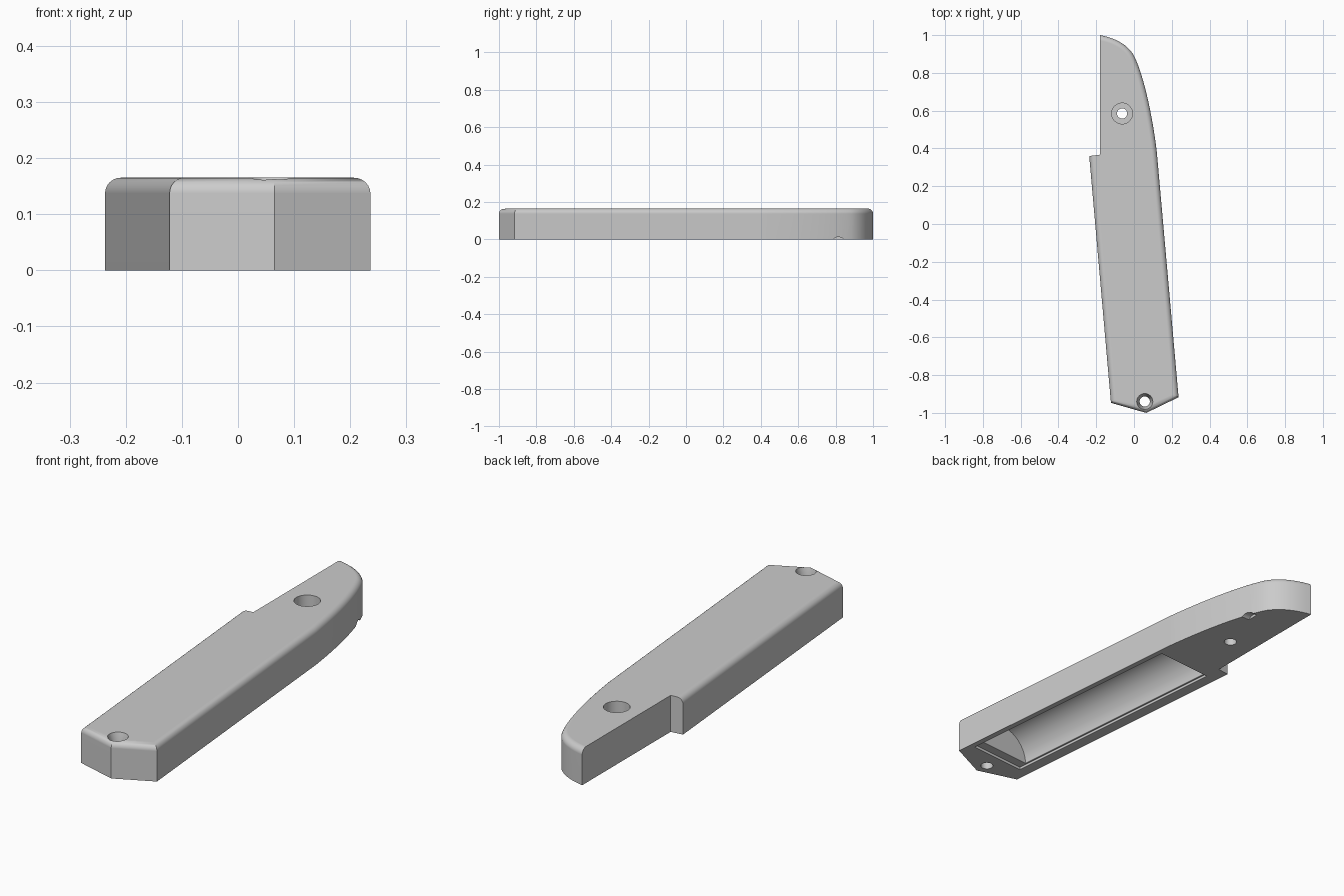
import bpy, bmesh, math
from mathutils import Vector, Matrix
from mathutils.geometry import interpolate_bezier

cube = bpy.data.objects.get("Cube")
if cube:
    bpy.data.objects.remove(cube, do_unlink=True)

HEIGHT, FILLET = 0.165, 0.028
TILT = math.radians(5)

grey = bpy.data.materials.new("plain_grey")
grey.use_nodes = True
grey.diffuse_color = (0.6, 0.6, 0.6, 1)
grey.node_tree.nodes["Principled BSDF"].inputs["Base Color"].default_value = (0.6, 0.6, 0.6, 1)


def make_object(name, bm):
    bmesh.ops.recalc_face_normals(bm, faces=bm.faces)
    mesh = bpy.data.meshes.new(name)
    bm.to_mesh(mesh)
    bm.free()
    mesh.materials.append(grey)
    ob = bpy.data.objects.new(name, mesh)
    bpy.context.collection.objects.link(ob)
    return ob


def cone_cutter(name, x, y, z0, z1, r0, r1):
    """Upright round cutter from z0 to z1."""
    bm = bmesh.new()
    bmesh.ops.create_cone(bm, cap_ends=True, segments=40, radius1=r0, radius2=r1,
                          depth=z1 - z0,
                          matrix=Matrix.Translation((x, y, (z0 + z1) / 2)))
    return make_object(name, bm)


def bezier(a, b, c, d, n):
    return [p.to_2d() for p in interpolate_bezier(*(Vector(q).to_3d() for q in (a, b, c, d)), n)]


# Casing outline: curved nose, straight sides, pointed end, notched shoulder
nose = bezier((-0.18, 1.0), (-0.10, 0.985), (-0.03, 0.95), (0.003, 0.885), 12)
flank = bezier((0.003, 0.885), (0.05, 0.785), (0.093, 0.6), (0.12, 0.39), 14)
outline = nose + flank[1:] + [Vector(p) for p in (
    (0.236, -0.917), (0.065, -1.0), (-0.122, -0.947), (-0.237, 0.36), (-0.18, 0.367))]

bm = bmesh.new()
base = bm.faces.new([bm.verts.new((p.x, p.y, 0)) for p in outline])
top = bmesh.ops.extrude_face_region(bm, geom=[base])["geom"]
top_verts = [v for v in top if isinstance(v, bmesh.types.BMVert)]
bmesh.ops.translate(bm, verts=top_verts, vec=(0, 0, HEIGHT))
bmesh.ops.recalc_face_normals(bm, faces=bm.faces)


# Round the top rim, leaving the flat inner side and shoulder crisp
def rounded(e):
    if any(v.co.z < HEIGHT - 0.001 for v in e.verts):
        return False
    mid = (e.verts[0].co + e.verts[1].co) / 2
    return not (mid.x < -0.179 and mid.y > 0.3)


bmesh.ops.bevel(bm, geom=[e for e in bm.edges if rounded(e)], offset=FILLET,
                segments=6, profile=0.5, affect='EDGES', clamp_overlap=False)
casing = make_object("casing", bm)

# Battery-style bay: shallow rectangular recess plus a half-round trough
along = Matrix.Rotation(TILT, 4, 'Z')
centre = Matrix.Translation((0.013, -0.28, 0)) @ along
bm = bmesh.new()
bmesh.ops.create_cube(bm, size=1, matrix=centre @ Matrix.Diagonal((0.28, 1.165, 0.024, 1)))
recess = make_object("recess_cutter", bm)

bm = bmesh.new()
bmesh.ops.create_cone(bm, cap_ends=True, segments=64, radius1=0.133, radius2=0.133, depth=1.11,
                      matrix=centre @ Matrix.Translation((0, 0.015, 0.008))
                      @ Matrix.Rotation(math.pi / 2, 4, 'X'))
trough = make_object("trough_cutter", bm)

# Small groove under the curved edge
bm = bmesh.new()
bmesh.ops.create_cone(bm, cap_ends=True, segments=32, radius1=0.035, radius2=0.035, depth=0.08,
                      matrix=Matrix.Translation((0.04, 0.815, -0.022))
                      @ Matrix.Rotation(math.pi / 2, 4, 'Y'))
groove = make_object("groove_cutter", bm)

# Screw holes: one counterbored, one countersunk
cutters = [
    recess, trough, groove,
    cone_cutter("nose_hole_cutter", -0.063, 0.585, -0.05, 0.3, 0.027, 0.027),
    cone_cutter("nose_bore_cutter", -0.063, 0.585, 0.08, 0.3, 0.055, 0.055),
    cone_cutter("end_hole_cutter", 0.057, -0.94, -0.05, 0.3, 0.027, 0.027),
    cone_cutter("end_sink_cutter", 0.057, -0.94, 0.11, 0.17, 0.027, 0.044),
]

bpy.context.view_layer.objects.active = casing
for cutter in cutters:
    mod = casing.modifiers.new("cut", 'BOOLEAN')
    mod.operation = 'DIFFERENCE'
    mod.solver = 'EXACT'
    mod.object = cutter
    bpy.ops.object.modifier_apply(modifier=mod.name)
    bpy.data.objects.remove(cutter, do_unlink=True)

# Smooth curved surfaces, keep flats flat
bpy.ops.object.select_all(action='DESELECT')
casing.select_set(True)
bpy.ops.object.shade_smooth_by_angle(angle=math.radians(30))
weighted = casing.modifiers.new("flat_normals", 'WEIGHTED_NORMAL')
weighted.keep_sharp = True
